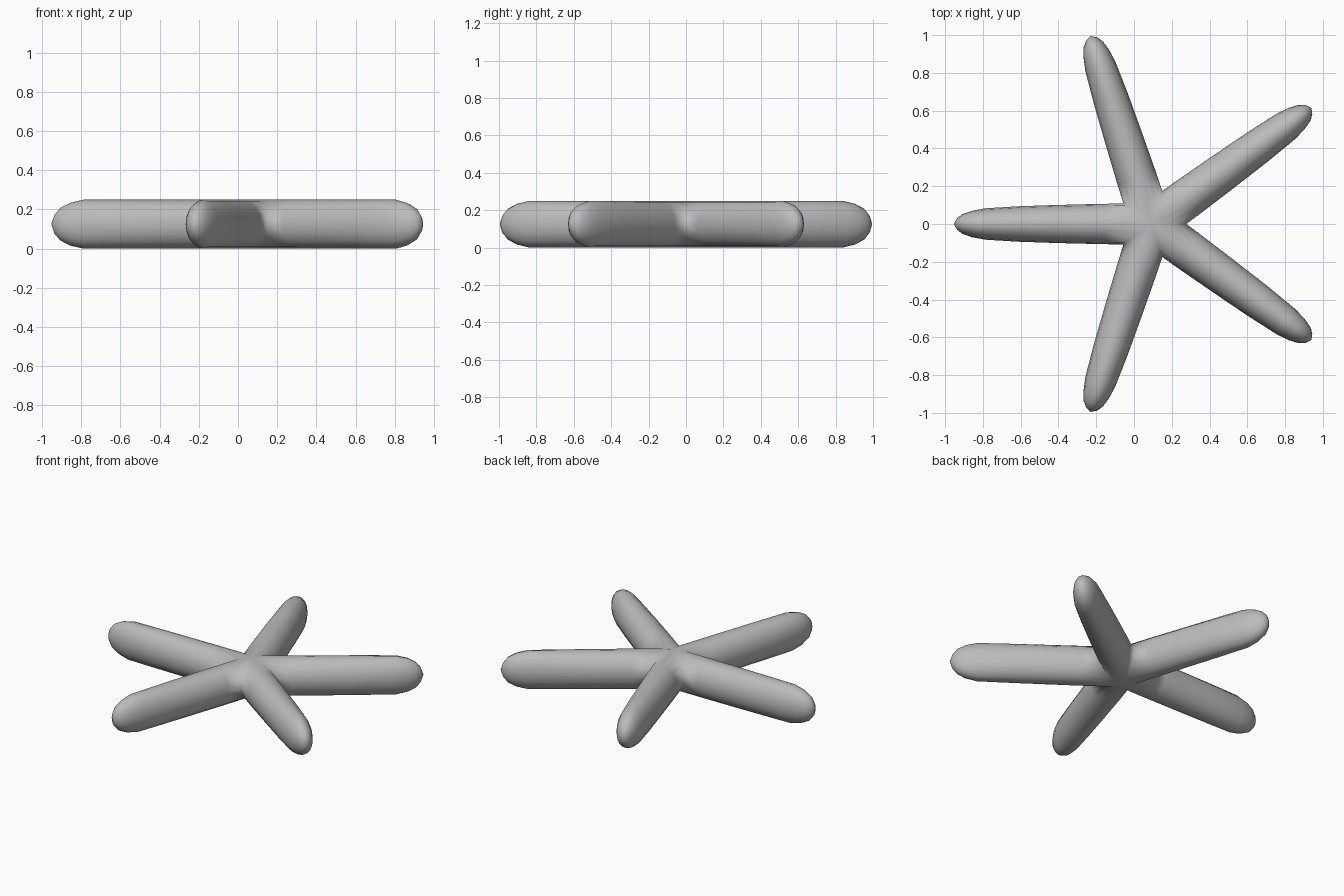
import bpy
import bmesh
from math import sin, cos, tan, pi

if "Cube" in bpy.data.objects:
    bpy.data.objects.remove(bpy.data.objects["Cube"])

ARMS, SIDES = 5, 16
HALF = pi / ARMS              # half the wedge angle of one arm
CENTRE_X, MID_Z = 0.093, 0.125

# Arm stations: distance from centre, half width, half height
BASE = (0.108, 0.125)
STATIONS = [(0.25, 0.107, 0.125), (0.49, 0.101, 0.125), (0.70, 0.094, 0.125),
            (0.88, 0.083, 0.125), (0.95, 0.070, 0.109), (1.00, 0.053, 0.083),
            (1.03, 0.030, 0.047)]
TIP = 1.046

bm = bmesh.new()


def add_arm(angle):
    def vert(s, w, h):
        return bm.verts.new((CENTRE_X + s * cos(angle) - w * sin(angle),
                             s * sin(angle) + w * cos(angle), MID_Z + h))

    turns = [2 * pi * i / SIDES for i in range(SIDES)]
    # Inner edge follows the seams shared with the neighbouring arms
    rings = [[vert(abs(BASE[0] * cos(t)) / tan(HALF), BASE[0] * cos(t), BASE[1] * sin(t))
              for t in turns]]
    for s, w, h in STATIONS:
        rings.append([vert(s, w * cos(t), h * sin(t)) for t in turns])
    for a, b in zip(rings, rings[1:]):
        for i in range(SIDES):
            j = (i + 1) % SIDES
            bm.faces.new((a[i], a[j], b[j], b[i]))
    # Rounded tip
    tip = vert(TIP, 0, 0)
    for i in range(SIDES):
        bm.faces.new((rings[-1][i], rings[-1][(i + 1) % SIDES], tip))


for k in range(ARMS):
    add_arm(pi + 2 * HALF * k)

# Weld the five arms into one skin
bmesh.ops.remove_doubles(bm, verts=bm.verts, dist=0.0005)
bmesh.ops.recalc_face_normals(bm, faces=bm.faces)
mesh = bpy.data.meshes.new("star_body")
bm.to_mesh(mesh)
bm.free()
star = bpy.data.objects.new("star_body", mesh)
bpy.context.collection.objects.link(star)

# Plain grey skin
grey = bpy.data.materials.new("light grey")
grey.use_nodes = True
colour = (0.5, 0.5, 0.5, 1)
grey.diffuse_color = colour
grey.node_tree.nodes["Principled BSDF"].inputs["Base Color"].default_value = colour
mesh.materials.append(grey)

bpy.context.view_layer.objects.active = star
star.select_set(True)
bpy.ops.object.shade_smooth()
